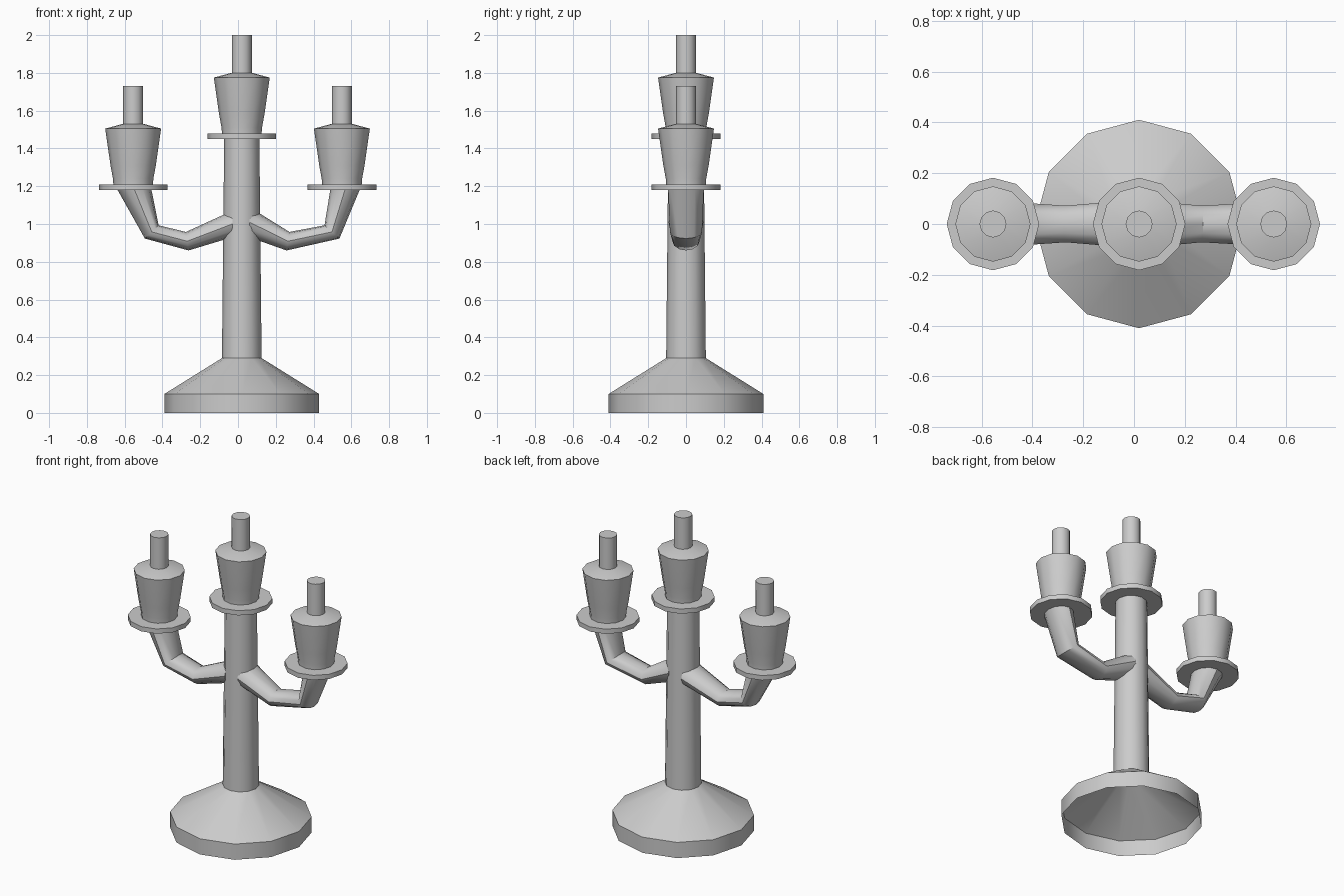
import bpy
import bmesh
from math import cos, sin, tau, radians
from mathutils import Vector

SIDES = 12
STEM_X = 0.02

cube = bpy.data.objects.get("Cube")
if cube:
    bpy.data.objects.remove(cube, do_unlink=True)

grey = bpy.data.materials.new("grey metal")
grey.use_nodes = True
grey.diffuse_color = (0.6, 0.6, 0.6, 1)
grey.node_tree.nodes["Principled BSDF"].inputs["Base Color"].default_value = (0.6, 0.6, 0.6, 1)


def loft(name, rings, cap_start=False, cap_end=False):
    """Skin rings given as (centre, first half-axis, second half-axis)."""
    bm = bmesh.new()
    loops = []
    for centre, a, b in rings:
        angles = [tau * i / SIDES for i in range(SIDES)]
        loops.append([bm.verts.new(centre + a * cos(t) + b * sin(t)) for t in angles])
    for low, high in zip(loops, loops[1:]):
        for i in range(SIDES):
            j = (i + 1) % SIDES
            bm.faces.new((low[i], low[j], high[j], high[i]))
    if cap_start:
        bm.faces.new(loops[0][::-1])
    if cap_end:
        bm.faces.new(loops[-1])
    if cap_start and cap_end:
        bmesh.ops.recalc_face_normals(bm, faces=bm.faces)
    mesh = bpy.data.meshes.new(name)
    bm.to_mesh(mesh)
    bm.free()
    mesh.materials.append(grey)
    obj = bpy.data.objects.new(name, mesh)
    bpy.context.collection.objects.link(obj)
    bpy.ops.object.select_all(action='DESELECT')
    obj.select_set(True)
    bpy.context.view_layer.objects.active = obj
    bpy.ops.object.shade_smooth_by_angle(angle=radians(40))


def turned(name, x, z, profile, cap_start=False, cap_end=False):
    """Round part on a vertical axis from (radius, height) pairs."""
    rings = [(Vector((x, 0, z + h)), Vector((r, 0, 0)), Vector((0, r, 0))) for r, h in profile]
    loft(name, rings, cap_start, cap_end)


def holder(side, x, z):
    """Drip plate, cup and candle standing at height z."""
    turned(side + "_drip_plate", x, z, [(0.182, 0), (0.182, 0.03)], True, True)
    turned(side + "_cup", x, z + 0.03,
           [(0.105, 0), (0.107, 0.03), (0.12, 0.1), (0.148, 0.295), (0.055, 0.32)],
           True, True)
    turned(side + "_candle", x, z + 0.34, [(0.053, 0), (0.053, 0.21)], True, True)


def arm(name, sections):
    """Bent arm from (upper x, z, lower x, z, half depth) sections."""
    rings = []
    for ux, uz, lx, lz, depth in sections:
        upper, lower = Vector((ux, 0, uz)), Vector((lx, 0, lz))
        side = depth if lx > 0 else -depth
        rings.append(((upper + lower) / 2, (upper - lower) / 2, Vector((0, side, 0))))
    loft(name, rings, True, True)


# Hollow foot and tapering stem
turned("base", STEM_X, 0, [(0.41, 0), (0.41, 0.1), (0.105, 0.29)])
turned("stem", STEM_X, 0, [(0.105, 0.29), (0.093, 1.46)], False, True)

# Arms, from the stem outwards
arm("left_arm", [(0.06, 1.09, 0.06, 0.93, 0.092), (0.272, 0.958, 0.257, 0.86, 0.072),
                 (0.458, 0.993, 0.537, 0.923, 0.085), (0.49, 1.19, 0.648, 1.19, 0.095)])
arm("right_arm", [(-0.03, 1.07, -0.03, 0.93, 0.092), (-0.276, 0.958, -0.262, 0.86, 0.072),
                  (-0.42, 0.993, -0.493, 0.923, 0.085), (-0.46, 1.19, -0.643, 1.19, 0.095)])

# Candle holders
holder("left", 0.55, 1.18)
holder("right", -0.555, 1.18)
holder("middle", STEM_X, 1.45)
